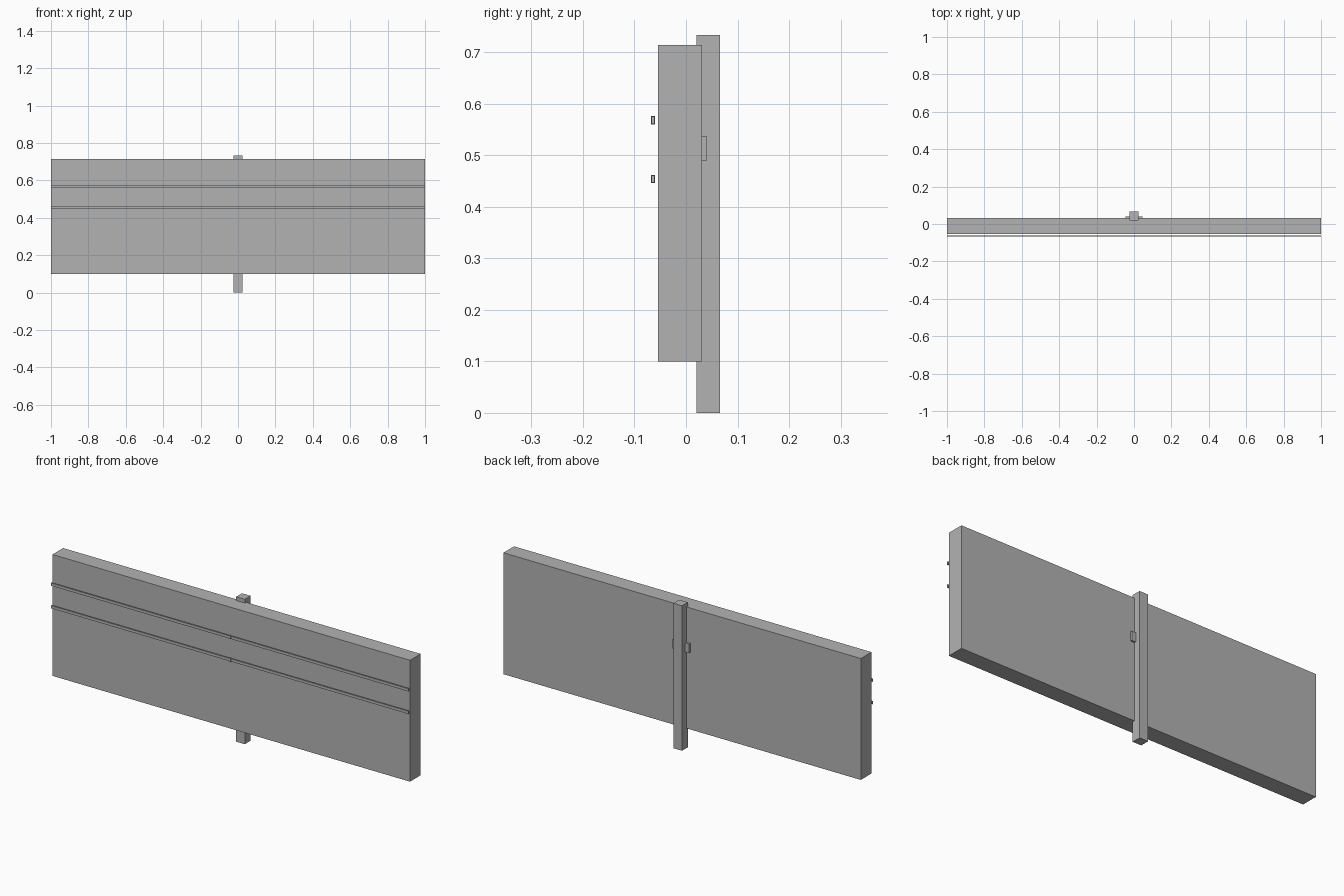
import bpy

if "Cube" in bpy.data.objects:
    bpy.data.objects.remove(bpy.data.objects["Cube"])

grey = bpy.data.materials.new("plain grey")
grey.diffuse_color = (0.45, 0.45, 0.45, 1)
grey.use_nodes = True
grey.node_tree.nodes["Principled BSDF"].inputs["Base Color"].default_value = grey.diffuse_color


def box(name, x, y, z):
    """Axis-aligned box from (min, max) ranges."""
    ranges = (x, y, z)
    bpy.ops.mesh.primitive_cube_add(size=1, location=[(a + b) / 2 for a, b in ranges])
    ob = bpy.context.object
    ob.name = name
    ob.scale = [b - a for a, b in ranges]
    bpy.ops.object.transform_apply(location=False, rotation=False, scale=True)
    ob.data.materials.append(grey)
    return ob


# Wide board and the post behind it
box("board", (-1, 1), (-0.054, 0.031), (0.10, 0.714))
box("post", (-0.024, 0.024), (0.02, 0.066), (0, 0.733))

# Bracket plate joining post and board
box("bracket", (-0.046, 0.046), (0.031, 0.041), (0.49, 0.536))

# Two thin rails across the front, each with a small centre clip
for label, z in (("upper", 0.568), ("lower", 0.454)):
    box(label + "_rail", (-1, 1), (-0.067, -0.061), (z - 0.007, z + 0.007))
    box(label + "_clip", (-0.007, 0.007), (-0.068, -0.0605), (z - 0.008, z + 0.008))
